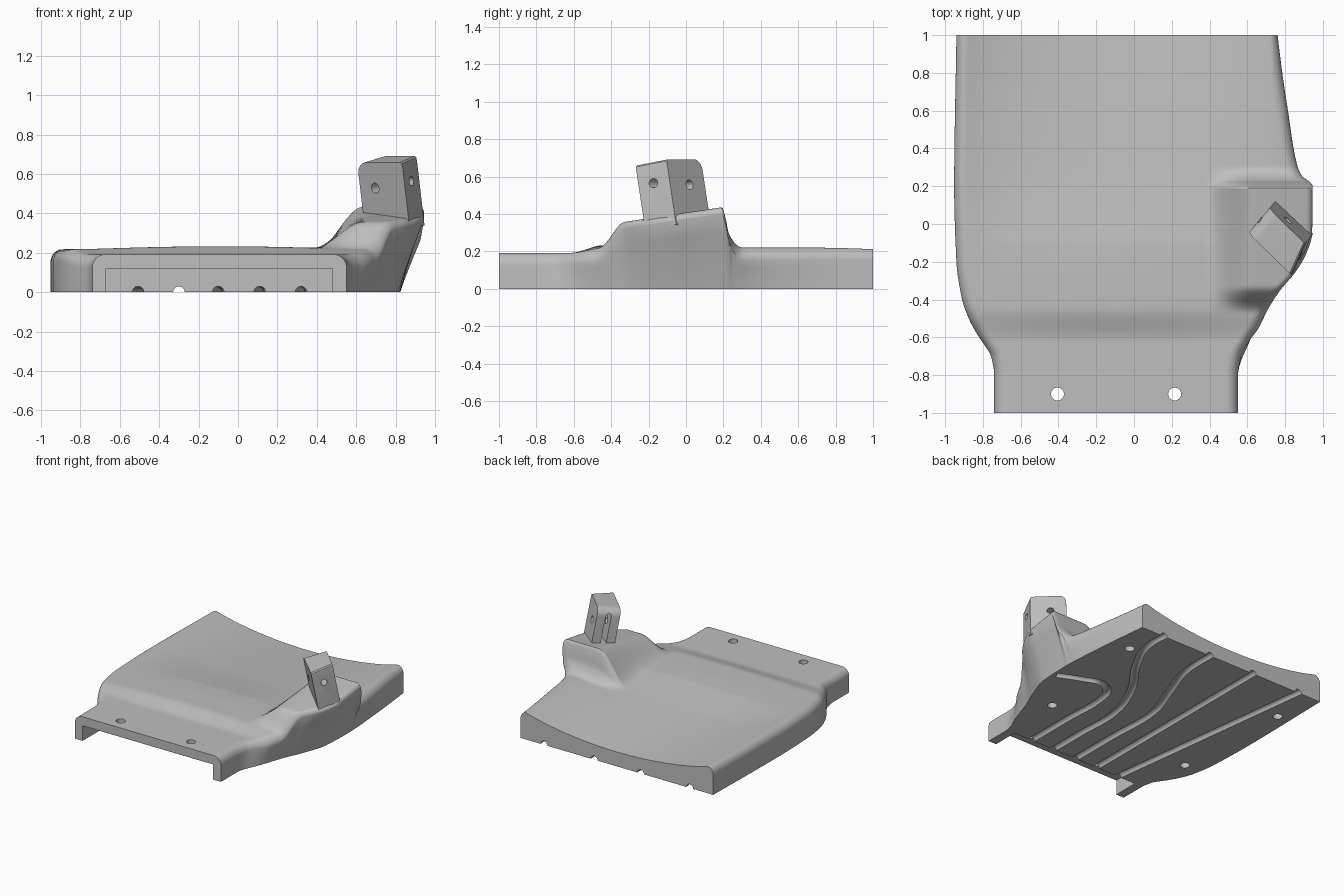
import bpy, bmesh, math
from mathutils import Vector

cube = bpy.data.objects.get("Cube")
if cube:
    bpy.data.objects.remove(cube, do_unlink=True)

grey = bpy.data.materials.new("plain grey")
grey.use_nodes = True
grey.diffuse_color = (0.52, 0.52, 0.52, 1)
grey.node_tree.nodes["Principled BSDF"].inputs["Base Color"].default_value = (0.52, 0.52, 0.52, 1)


def make_object(name, bm):
    bmesh.ops.recalc_face_normals(bm, faces=bm.faces)
    mesh = bpy.data.meshes.new(name)
    bm.to_mesh(mesh)
    bm.free()
    mesh.materials.append(grey)
    ob = bpy.data.objects.new(name, mesh)
    bpy.context.collection.objects.link(ob)
    return ob


def loft(name, rings):
    """Closed solid through a list of equal-length rings."""
    bm = bmesh.new()
    rows = [[bm.verts.new(p) for p in ring] for ring in rings]
    n = len(rows[0])
    for a, b in zip(rows, rows[1:]):
        for i in range(n):
            j = (i + 1) % n
            bm.faces.new((a[i], a[j], b[j], b[i]))
    bm.faces.new(rows[0])
    bm.faces.new(rows[-1])
    return make_object(name, bm)


def rod(name, a, b, radius):
    a, b = Vector(a), Vector(b)
    side = (b - a).orthogonal().normalized()
    up = (b - a).normalized().cross(side)
    angles = [math.tau * i / 24 for i in range(24)]
    return loft(name, [[p + radius * (math.cos(t) * side + math.sin(t) * up) for t in angles]
                       for p in (a, b)])


def groove(name, points):
    """Round channel cutter following a smooth path on the underside."""
    curve = bpy.data.curves.new(name, "CURVE")
    curve.dimensions = "3D"
    curve.bevel_depth, curve.bevel_resolution = 0.03, 4
    curve.use_fill_caps = True
    spline = curve.splines.new("BEZIER")
    spline.bezier_points.add(len(points) - 1)
    for bp, (x, y) in zip(spline.bezier_points, points):
        bp.co = (x, y, 0)
        bp.handle_left_type = bp.handle_right_type = "AUTO"
    tmp = bpy.data.objects.new(name, curve)
    bpy.context.collection.objects.link(tmp)
    bpy.context.view_layer.update()
    mesh = bpy.data.meshes.new_from_object(tmp.evaluated_get(bpy.context.evaluated_depsgraph_get()))
    bpy.data.objects.remove(tmp)
    bm = bmesh.new()
    bm.from_mesh(mesh)
    bmesh.ops.remove_doubles(bm, verts=bm.verts, dist=0.0005)
    return make_object(name, bm)


def carve(ob, cutters):
    for c in cutters:
        c.hide_render = True
        mod = ob.modifiers.new(c.name, "BOOLEAN")
        mod.operation, mod.solver, mod.object = "DIFFERENCE", "EXACT", c
    bpy.context.view_layer.update()
    mesh = bpy.data.meshes.new_from_object(ob.evaluated_get(bpy.context.evaluated_depsgraph_get()))
    ob.modifiers.clear()
    ob.data = mesh
    for c in cutters:
        bpy.data.objects.remove(c)


def shade(ob):
    bpy.ops.object.select_all(action="DESELECT")
    ob.select_set(True)
    bpy.context.view_layer.objects.active = ob
    bpy.ops.object.shade_smooth_by_angle(angle=math.radians(35))


def smooth(a, b, v):
    t = min(max((v - a) / (b - a), 0), 1)
    return t * t * (3 - 2 * t)


def follow(table, v):
    """Monotone smooth interpolation through (position, value) pairs."""
    d = [(q[1] - p[1]) / (q[0] - p[0]) for p, q in zip(table, table[1:])]
    m = [d[0]] + [2 * a * b / (a + b) if a * b > 0 else 0 for a, b in zip(d, d[1:])] + [d[-1]]
    i = max(k for k in range(len(d)) if k == 0 or table[k][0] <= v)
    (x0, y0), (x1, y1) = table[i], table[i + 1]
    h = x1 - x0
    t = (v - x0) / h
    s = t * t * (3 - 2 * t)
    return y0 * (1 - s) + y1 * s + h * t * (1 - t) * (m[i] * (1 - t) - m[i + 1] * t)


# Plan outlines of the body, front to back
LEFT_OUT = [(-1, .551), (-.8, .551), (-.7, .567), (-.62, .61), (-.55, .66), (-.45, .71), (-.35, .775),
            (-.25, .858), (-.15, .915), (-.05, .943), (.2, .946), (.225, .928), (.25, .893),
            (.28, .875), (.32, .862), (.4, .845), (.6, .815), (.8, .785), (1, .76)]
LEFT_FOOT = [(-1, .551), (-.8, .551), (-.6, .62), (-.4, .69), (-.25, .755), (-.05, .815), (.2, .825),
             (.6, .80), (1, .76)]
RIGHT_OUT = [(-1, -.74), (-.8, -.74), (-.7, -.757), (-.65, -.785), (-.6, -.82), (-.5, -.875),
             (-.4, -.91), (-.2, -.94), (.2, -.952), (1, -.94)]


def top_height(x, y):
    u = min(abs((x + .09) / .82), 1)
    dip = .095 * max(0, (y + .1) / 1.1)
    bulge = .023 * (1 - smooth(-.3, .3, y))
    deck = .21 + (bulge - dip) * (1 - u * u) + .01 * u ** 8
    z = .192 + (deck - .192) * smooth(-.62, -.44, y)
    # raised boss on the left side, stepped and filleted at its rear
    fillet = .5 * min(max((.315 - y) / .1, 0), 1) ** 2.5
    rear = fillet + (1 - fillet) * (1 - smooth(.19, .23, y))
    mask = smooth(.38, .64, x) * smooth(-.47, -.33, y) * rear
    return z + mask * (.407 + .15 * y - z)


def section(y):
    xl, xr, foot = follow(RIGHT_OUT, y), follow(LEFT_OUT, y), follow(LEFT_FOOT, y)
    r, steps = .065, 8
    # tighter rounding where the boss meets the side wall
    rr = r - .03 * smooth(-.45, -.3, y) * (1 - smooth(.2, .3, y))
    pts = [(xl, 0)]
    for i in range(steps + 1):
        a = math.pi / 2 * (1 - i / steps)
        x = xl + r - r * math.sin(a)
        pts.append((x, top_height(x, y) - r * (1 - math.cos(a))))
    for i in range(1, 90):
        x = xl + r + (xr - xl - r - rr) * i / 90
        pts.append((x, top_height(x, y)))
    for i in range(steps + 1):
        a = math.pi / 2 * i / steps
        x = xr - rr + rr * math.sin(a)
        pts.append((x, top_height(x, y) - rr * (1 - math.cos(a))))
    end = pts[-1][1]
    for k in (.75, .5, .25, 0):
        pts.append((foot + (xr - foot) * k ** 1.1, end * k))
    return [(x, y, z) for x, z in pts]


# Body shell with the boss blended in; finer stations at the boss rear
stations = [-1 + i / 60 for i in range(70)]
stations += [stations[-1] + .005 * (i + 1) for i in range(36)]
rest = stations[-1]
stations += [rest + (1 - rest) * (i + 1) / 40 for i in range(40)]
body = loft("body", [section(y) for y in stations])

# Front pocket, underside channels and holes
pocket = loft("pocket_cutter", [[(-.67, y, -.1), (.48, y, -.1), (.48, y, .12), (-.67, y, .12)]
                                for y in (-1.1, -.79)])
paths = [[(.32, -.85), (.32, -.4), (.32, 0), (.36, .12), (.46, .18), (.6, .14), (.79, .06)],
         [(.11, -.85), (.11, -.5), (.11, -.1), (.22, .22), (.45, .57), (.55, .8), (.55, 1.05)],
         [(-.1, -.85), (-.1, -.4), (-.1, .1), (0, .4), (.1, .7), (.11, 1.05)],
         [(-.3, -.85), (-.3, 1.05)],
         [(-.5, -.85), (-.74, 1.05)]]
cutters = [pocket] + [groove("channel_cutter", p) for p in paths]
cutters += [rod("neck_hole_cutter", (x, -.9, .05), (x, -.9, .3), .034) for x in (-.405, .215)]
cutters += [rod("foot_hole_cutter", (x, y, -.1), (x, y, .08), .036)
            for x, y in ((.63, .7), (.53, -.3), (-.84, .635), (-.78, -.35))]
carve(body, cutters)
shade(body)

# Leaning bracket: s runs along it, t across it
P1, P2, P3, P4 = (Vector(p) for p in ((.605, -.05), (.833, -.27), (.91, -.1), (.72, .085)))


def place(s, t, z):
    p = (P2 * (1 - s) + P1 * s) * (1 - t) + (P3 * (1 - s) + P4 * s) * t
    p = p + Vector((.035, .045)) * (.66 - z) / .3
    return (p.x, p.y, z)


def bracket_side(t):
    rise = .66 + .032 * t
    crown = [(1 - .2 * (1 - math.sin(a)), rise - .06 * (1 - math.cos(a)))
             for a in (math.pi / 2 * (1 - i / 8) for i in range(9))]
    outline = [(0, .34), (1, .34)] + crown + [(.04, rise), (.01, rise - .008), (0, rise - .025)]
    return [place(s, t, z) for s, z in outline]


bracket = loft("bracket", [bracket_side(0), bracket_side(1)])

# Slot with a round top, plus the cross hole and the end hole
arch = [(.62, .37), (.38, .37)] + [(.5 - .12 * math.cos(a), .615 + .025 * math.sin(a))
                                   for a in (math.pi * i / 10 for i in range(11))]
slot = loft("slot_cutter", [[place(s, t, z) for t, z in arch] for s in (.5, 1.2)])
cross = rod("cross_hole_cutter", place(.69, -.3, .52), place(.52, 1.3, .565), .026)
end = rod("end_hole_cutter", place(-.2, .48, .565), place(.6, .48, .565), .024)
carve(bracket, [slot, cross, end])
shade(bracket)
